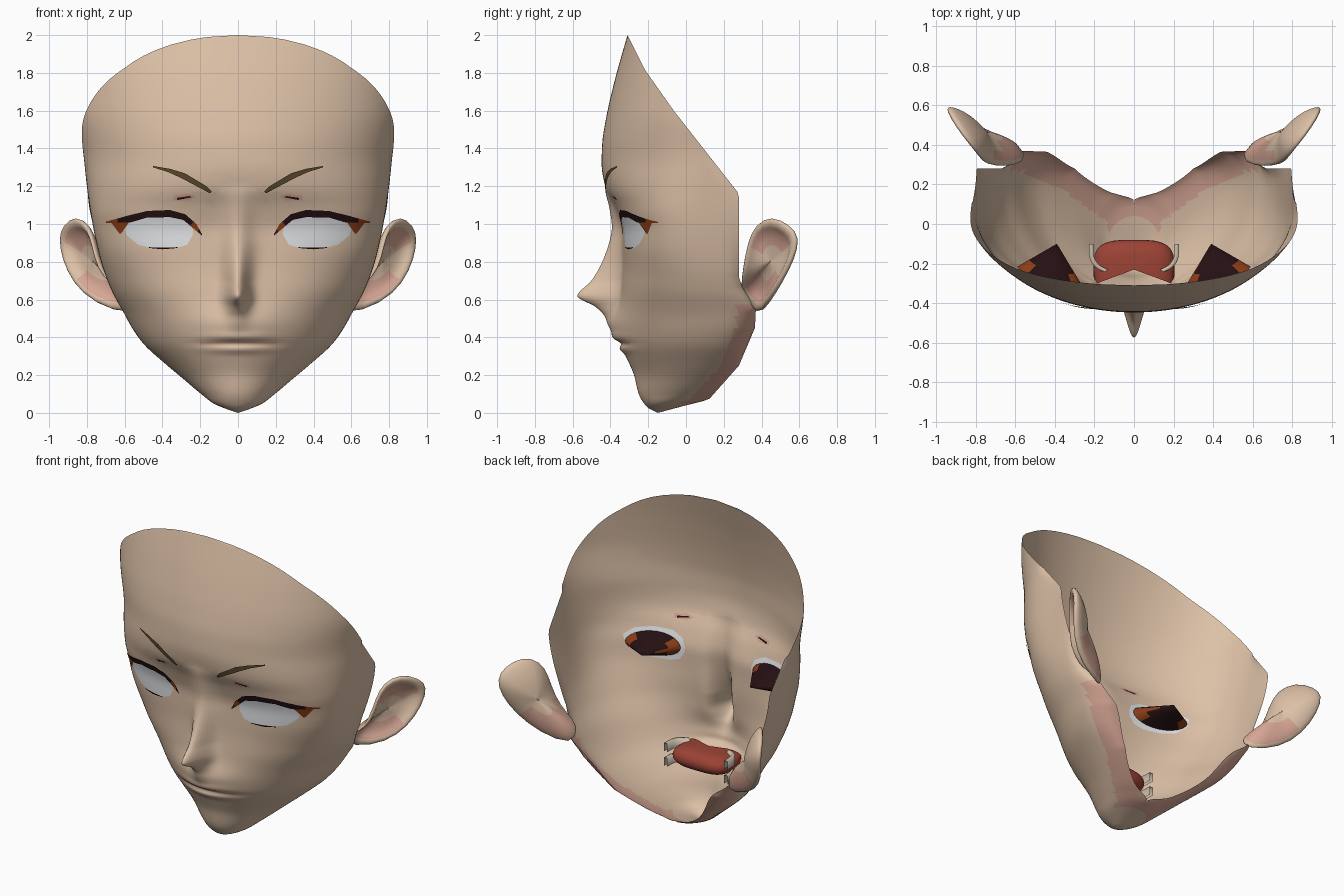
import bpy, bmesh, math
from mathutils import Vector

if "Cube" in bpy.data.objects:
    bpy.data.objects.remove(bpy.data.objects["Cube"])

# ---------- materials ----------
COL = {"skin": (.72, .53, .385), "blush_skin": (.68, .385, .30), "eye_white": (.80, .81, .83),
       "lash_dark": (.018, .005, .006), "amber": (.25, .045, .008), "brow_brown": (.10, .065, .025),
       "mouth_red": (.33, .055, .035), "teeth": (.62, .52, .42)}
MAT = {}
for k, c in COL.items():
    MAT[k] = bpy.data.materials.new(k)
    MAT[k].diffuse_color = (*c, 1)


# ---------- helpers ----------
def finish(name, bm, mats, mirror=True, subsurf=0):
    me = bpy.data.meshes.new(name)
    bmesh.ops.remove_doubles(bm, verts=bm.verts[:], dist=1e-4)
    for f in bm.faces:
        f.smooth = True
    bm.to_mesh(me)
    bm.free()
    for m in mats:
        me.materials.append(MAT[m])
    ob = bpy.data.objects.new(name, me)
    bpy.context.collection.objects.link(ob)
    if mirror:
        md = ob.modifiers.new("mirror", 'MIRROR')
        md.use_clip = True
        md.merge_threshold = .001
    if subsurf:
        md = ob.modifiers.new("smooth", 'SUBSURF')
        md.levels = md.render_levels = subsurf
    return ob


def loft(rings, closed=False, rule=None):
    """Quads between successive rows of points."""
    bm = bmesh.new()
    vs = [[bm.verts.new(p) for p in r] for r in rings]
    n = len(rings[0])
    for i in range(len(vs) - 1):
        for j in range(n if closed else n - 1):
            k = (j + 1) % n
            f = bm.faces.new((vs[i][j], vs[i][k], vs[i + 1][k], vs[i + 1][j]))
            if rule:
                f.material_index = rule(f.calc_center_median(), i)
    return bm


def curve(tab, z):
    """Monotone smooth interpolation of (z, value) pairs (straight for the back edge)."""
    z = min(max(z, tab[0][0]), tab[-1][0])
    d = [(b[1] - a[1]) / (b[0] - a[0]) for a, b in zip(tab, tab[1:])]
    m = [d[0]] + [2 * p * q / (p + q) if p * q > 0 else 0 for p, q in zip(d, d[1:])] + [d[-1]]
    i = max(k for k in range(len(d)) if tab[k][0] <= z)
    (z0, a), (z1, b) = tab[i], tab[i + 1]
    h = z1 - z0
    t = (z - z0) / h
    if tab is YB:
        return a + (b - a) * t
    return (a * (1 + 2 * t) * (1 - t) ** 2 + h * m[i] * t * (1 - t) ** 2
            + b * t * t * (3 - 2 * t) + h * m[i + 1] * t * t * (t - 1))


# ---------- face profiles: half width, front, widest point, back edge, rim width, roundness ----------
W = [(0, 0), (.02, .06), (.05, .13), (.1, .195), (.18, .29), (.26, .385), (.36, .495), (.44, .555), (.53, .605),
     (.65, .67), (.8, .725), (1, .77), (1.2, .8), (1.38, .82), (1.6, .855), (2, .86)]
YF = [(0, -.15), (.03, -.205), (.1, -.25), (.2, -.275), (.3, -.315), (.4, -.342), (.5, -.352),
      (.62, -.347), (.8, -.335), (.95, -.335), (1.08, -.37), (1.2, -.428), (1.32, -.447), (1.42, -.444),
      (1.55, -.425), (1.75, -.38), (2, -.31)]
YC = [(0, -.15), (.03, -.12), (.1, -.02), (.2, .08), (.35, .17), (.5, .22), (.7, .18), (1, .12), (2, .12)]
YB = [(0, -.15), (.04, 0), (.07, .12), (.25, .28), (.45, .365), (.55, .37), (.66, .3), (.72, .28),
      (1.16, .28), (1.6, -.065), (1.82, -.22), (2, -.31)]
XR = [(0, 0), (.07, 0), (.12, .13), (.25, .3), (.45, .44), (.55, .56), (.65, .625), (.75, .685), (1.16, .795), (2, .82)]
EX = [(0, 2), (.2, 1.9), (.45, 2.05), (.7, 2.35), (.9, 2.6), (1.03, 2.6), (1.2, 2.2), (1.35, 2), (2, 2)]
NOSE = [(.42, 0), (.5, .035), (.56, .11), (.62, .225), (.7, .16), (.8, .108), (.9, .072), (1, .05), (1.1, .03), (1.2, 0)]


def relief(x, z):
    s = .055 if z < .7 else min(.075, .055 + (z - .7) * .1)
    g = lambda c, r: math.exp(-((z - c) / r) ** 2)
    lips = -.016 * g(.402, .025) + .016 * g(.368, .012) - .014 * g(.335, .02)
    muzzle = -.045 * g(.46, .1) * math.exp(-(x / .2) ** 2)
    return muzzle - curve(NOSE, z) * math.exp(-(x / s) ** 2) + lips * math.exp(-(x / .17) ** 2)


def front_y(x, z):
    yc, e = curve(YC, z), curve(EX, z)
    q = min(1, abs(x) / curve(W, z))
    return yc - (yc - curve(YF, z)) * (1 - q ** e) ** (1 / e) + relief(x, z)


def section(z, n=46):
    w, yf, yc, yb, xr, e = (curve(t, z) for t in (W, YF, YC, YB, XR, EX))
    end = math.pi / 2 if yb > yc else math.acos(min(1, (yc - yb) / max(1e-6, yc - yf)) ** (e / 2))
    pts = [(w * math.sin(end * i / 80) ** (2 / e), yc - (yc - yf) * abs(math.cos(end * i / 80)) ** (2 / e))
           for i in range(81)]
    if yb > yc:
        for i in range(1, 31):
            a = math.pi / 2 * i / 30
            pts.append((xr + (w - xr) * math.cos(a), yc + (yb - yc) * math.sin(a)))
    # even spacing along the section, finer near the nose
    cum = [0]
    for a, b in zip(pts, pts[1:]):
        cum.append(cum[-1] + math.dist(a, b))
    out, k = [], 0
    for j in range(n + 1):
        d = cum[-1] * (j / n) ** 1.25
        while k < len(pts) - 2 and cum[k + 1] < d:
            k += 1
        t = min(1, (d - cum[k]) / max(1e-9, cum[k + 1] - cum[k]))
        x, y = (pts[k][c] + (pts[k + 1][c] - pts[k][c]) * t for c in (0, 1))
        out.append((x, y + (relief(x, z) if y < 0 and z > .15 else 0), z))
    return out


def cut(bm, poly, mat):
    """Cut a convex outline (x, z) into the face and recolour the inside."""
    n = len(poly)
    c = Vector((sum(p[0] for p in poly) / n, 0, sum(p[1] for p in poly) / n))
    planes = []

    def inside():
        res = []
        for f in bm.faces:
            m = f.calc_center_median()
            if m.y < 0 and abs(m.x - c.x) < .3 and abs(m.z - c.z) < .2 \
                    and all((m - co).dot(no) < 1e-6 for co, no in planes):
                res.append(f)
        return res
    for a, b in zip(poly, poly[1:] + poly[:1]):
        co, no = Vector((a[0], 0, a[1])), Vector((b[1] - a[1], 0, a[0] - b[0])).normalized()
        if (c - co).dot(no) > 0:
            no = -no
        fs = inside()
        geom = list({v for f in fs for v in f.verts}) + list({e for f in fs for e in f.edges}) + fs
        bmesh.ops.bisect_plane(bm, geom=geom, dist=1e-5, plane_co=co, plane_no=no)
        planes.append((co, no))
    for f in inside():
        f.material_index = mat


# ---------- face shell ----------
def skin_rule(m, i):
    if m.x < .2 and .362 < m.z < .375 and m.y < 0:
        return 1
    return 1 if .05 < m.z < .58 and m.y > curve(YB, m.z) - .1 else 0


levels = [i * .0125 for i in range(60)] + [.75 + i * .03 for i in range(41)] + [1.975, 1.99, 2.0]
face = loft([section(z) for z in levels], rule=skin_rule)
bmesh.ops.remove_doubles(face, verts=face.verts[:], dist=1e-4)
cut(face, [(.24, .94), (.27, .89), (.33, .872), (.45, .872), (.53, .89), (.59, .94), (.61, 1.0),
           (.56, 1.04), (.45, 1.06), (.33, 1.055), (.26, 1.02), (.238, .97)], 2)
cut(face, [(.22, 1.145), (.26, 1.123), (.345, 1.125), (.34, 1.15), (.26, 1.16)], 1)
cut(face, [(.245, 1.142), (.32, 1.127), (.325, 1.138), (.255, 1.148)], 3)
finish("face", face, ["skin", "blush_skin", "eye_white", "lash_dark"])


# ---------- lashes and brows: thin strips laid on the face ----------
def strip(name, top, bottom, mats, rule=None, off=.008):
    rows = []
    for line in (bottom, top):
        row = []
        for (x0, z0), (x1, z1) in zip(line, line[1:]):
            row += [(x0 + (x1 - x0) * t / 4, z0 + (z1 - z0) * t / 4) for t in range(4)]
        row.append(line[-1])
        rows.append([(x, front_y(x, z) - off, z) for x, z in row])
    finish(name, loft(rows, rule=rule), mats)


strip("upper_lash", [(.19, .945), (.22, 1.0), (.28, 1.052), (.36, 1.074), (.48, 1.069), (.58, 1.045), (.70, 1.012)],
      [(.19, .938), (.24, .98), (.29, 1.022), (.36, 1.036), (.48, 1.035), (.57, 1.008), (.70, 1.005)],
      ["lash_dark", "amber"], lambda m, i: int(.21 < m.x < .25 or m.x > .64))
strip("lash_corner", [(.575, 1.012), (.67, 1.006)], [(.618, .95), (.628, .95)], ["amber"], off=.006)
strip("lower_lash", [(.32, .877), (.40, .876), (.47, .877)], [(.32, .873), (.40, .866), (.47, .873)], ["lash_dark"])
strip("eyebrow", [(.14, 1.172), (.17, 1.202), (.28, 1.268), (.36, 1.292), (.45, 1.307)],
      [(.148, 1.162), (.20, 1.19), (.30, 1.243), (.37, 1.275), (.45, 1.3)], ["brow_brown"], off=.01)

# ---------- iris bowl behind each eye ----------
tip = Vector((.39, -.1, .965))
rings = []
for s in (0, .3, .65, 1):
    ring = []
    for i in range(24):
        a = math.tau * i / 24
        x, z = .425 + .165 * math.cos(a), .965 + .072 * math.sin(a)
        ring.append(Vector((x, front_y(x, z) + .01, z)).lerp(tip, s))
    rings.append(ring)
finish("iris_bowl", loft(rings, True, lambda m, i: int(abs(m.x - .425) > .1)), ["lash_dark", "amber"])

# ---------- mouth cavity and teeth, kept behind the lips ----------
rings = []
for i in range(13):
    b = math.pi * (i / 12 - .5)
    r = max(0, math.cos(b)) ** .5
    ring = []
    for j in range(25):
        a = math.pi * (1.2 * j / 24 - .1)
        cx, sy = math.cos(a), math.sin(a)
        x, z = .205 * r * math.copysign(abs(cx) ** .6, cx), .365 + .065 * math.sin(b)
        y = -.23 + .15 * r * math.copysign(abs(sy) ** .6, sy)
        ring.append((x, max(y, front_y(x, z) + .025), z))
    rings.append(ring)
finish("mouth_cavity", loft(rings), ["mouth_red"], mirror=False)
for name, z0, z1 in (("upper_teeth", .385, .44), ("lower_teeth", .29, .345)):
    rows = []
    for s, z in ((1, z0), (1, z1), (.9, z1), (.9, z0)):
        row = []
        for i in range(9):
            a = math.pi / 2 * (.45 + .55 * i / 8)
            x = .228 * s * math.sin(a)
            row.append((x, max(-.1 - .165 * s * max(0, math.cos(a)) ** .5, front_y(x, z) + .015), z))
        rows.append(row)
    finish(name, loft(rows), ["teeth"])

# ---------- ears: rim, hollow and back shell ----------
RIM = [Vector(p) for p in ((.66, .29, .67), (.735, .3, .76), (.765, .325, .9), (.795, .365, 1.0), (.865, .45, 1.045),
                           (.93, .545, .995), (.95, .595, .93), (.935, .57, .82), (.875, .5, .685), (.76, .43, .575),
                           (.555, .375, .51), (.56, .3, .62))]
ctr, out = Vector((.795, .42, .8)), Vector((.75, -.66, 0))
rings = [[ctr + (p - ctr) * s + out * d for p in RIM]
         for s, d in ((.02, -.035), (.4, -.035), (.7, -.022), (.82, .006), (.95, .01), (1.02, -.005),
                      (.97, -.025), (.7, -.055), (.35, -.07), (.02, -.07))]


def ear_rule(m, i):
    if i in (1, 2):
        return int(m.z > .88 or m.z < .72)
    return int(i > 5 and m.z < .74)


finish("ear", loft(rings, True, ear_rule), ["skin", "blush_skin"], subsurf=1)

for m in bpy.data.materials:
    if m.users and not m.is_grease_pencil:
        m.use_nodes = True
        m.node_tree.nodes["Principled BSDF"].inputs["Base Color"].default_value = m.diffuse_color
